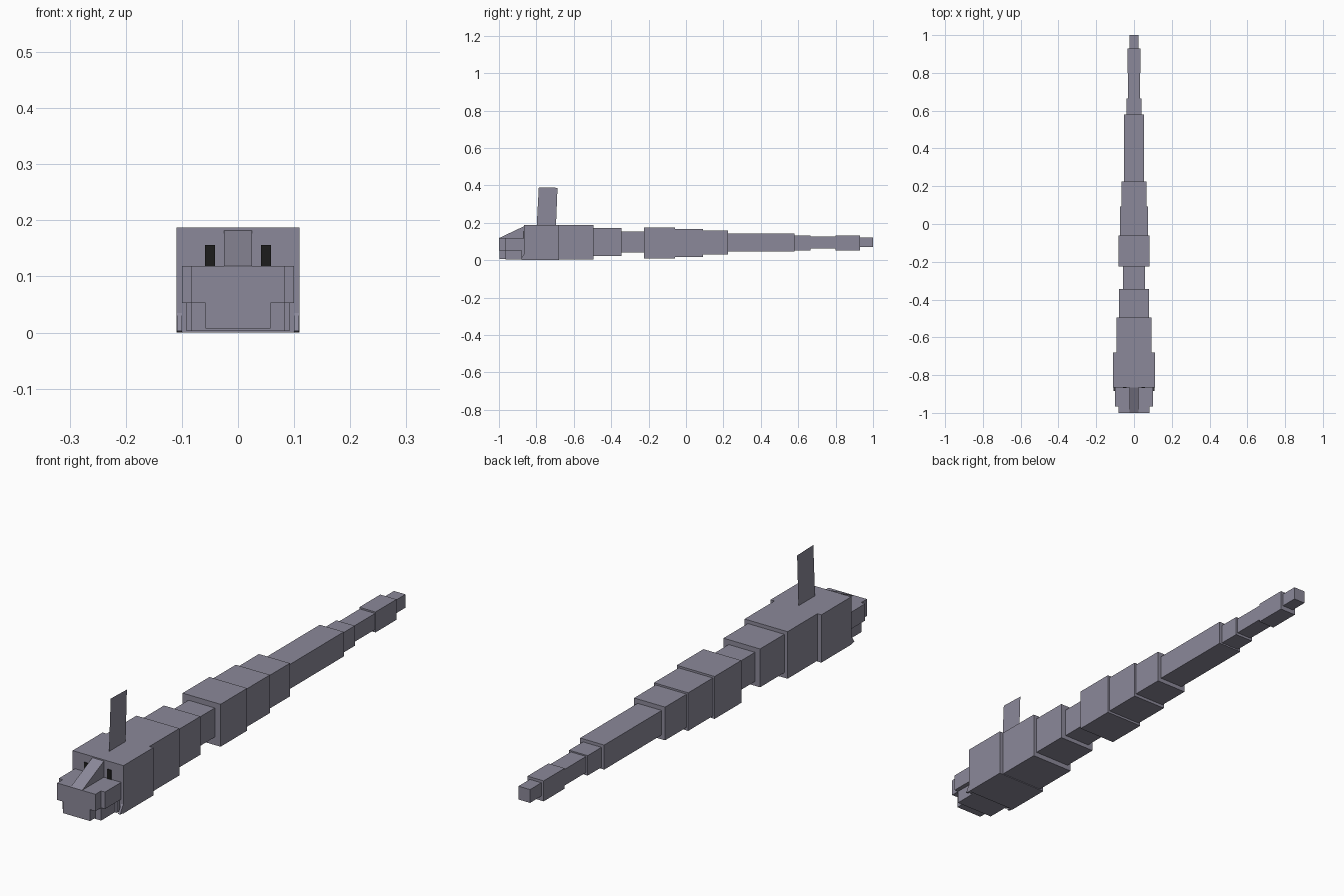
import bpy
import bmesh

if "Cube" in bpy.data.objects:
    bpy.data.objects.remove(bpy.data.objects["Cube"], do_unlink=True)


def material(name, rgb):
    m = bpy.data.materials.new(name)
    m.diffuse_color = (*rgb, 1)
    m.use_nodes = True
    m.node_tree.nodes["Principled BSDF"].inputs["Base Color"].default_value = (*rgb, 1)
    return m


skin = material("grey_violet_skin", (0.26, 0.25, 0.32))
black = material("black_eye", (0.012, 0.012, 0.012))


def add_object(name, bm, mat):
    mesh = bpy.data.meshes.new(name)
    bmesh.ops.recalc_face_normals(bm, faces=bm.faces)
    bm.to_mesh(mesh)
    bm.free()
    mesh.materials.append(mat)
    bpy.context.collection.objects.link(bpy.data.objects.new(name, mesh))


def box(name, x, y, z, mat=skin):
    """Box from (min, max) ranges on each axis."""
    bm = bmesh.new()
    bmesh.ops.create_cube(bm, size=1)
    for v in bm.verts:
        v.co = [r[0] if c < 0 else r[1] for c, r in zip(v.co, (x, y, z))]
    add_object(name, bm, mat)


def prism(name, x0, x1, profile, mat=skin):
    """Side profile of (y, z) points, extruded from x0 to x1."""
    bm = bmesh.new()
    face = bm.faces.new([bm.verts.new((x0, y, z)) for y, z in profile])
    if x1 != x0:
        out = bmesh.ops.extrude_face_region(bm, geom=[face])
        verts = [g for g in out["geom"] if isinstance(g, bmesh.types.BMVert)]
        bmesh.ops.translate(bm, vec=(x1 - x0, 0, 0), verts=verts)
    add_object(name, bm, mat)


# Head, body and tail blocks: name, y start, y end, half width, bottom, top
SEGMENTS = [
    ("head", -0.865, -0.68, 0.11, 0.0, 0.187),
    ("neck", -0.68, -0.495, 0.093, 0.003, 0.187),
    ("shoulders", -0.495, -0.345, 0.079, 0.023, 0.173),
    ("waist", -0.345, -0.225, 0.057, 0.04, 0.154),
    ("body_front", -0.225, -0.06, 0.082, 0.009, 0.175),
    ("body_middle", -0.06, 0.092, 0.074, 0.018, 0.167),
    ("body_rear", 0.092, 0.225, 0.067, 0.03, 0.16),
    ("tail_base", 0.225, 0.58, 0.052, 0.047, 0.143),
    ("tail_middle", 0.58, 0.665, 0.04, 0.053, 0.131),
    ("tail_thin", 0.665, 0.80, 0.033, 0.063, 0.126),
    ("tail_end", 0.80, 0.93, 0.035, 0.052, 0.132),
    ("tail_tip", 0.93, 1.0, 0.025, 0.07, 0.122),
]
for name, y0, y1, w, z0, z1 in SEGMENTS:
    box(name, (-w, w), (y0, y1), (z0, z1))

# Upper and lower jaws, stepped in towards the front
box("snout_tip", (-0.083, 0.083), (-1.0, -0.965), (0.053, 0.119))
box("snout", (-0.1, 0.1), (-0.965, -0.865), (0.053, 0.119))
box("chin", (-0.058, 0.058), (-0.998, -0.965), (0.007, 0.053))
box("lower_jaw", (-0.083, 0.083), (-0.965, -0.88), (0.003, 0.053))
box("jaw_hinge", (-0.092, 0.092), (-0.88, -0.865), (0.003, 0.053))

# Sloping bridge between the eyes
prism("nose_ridge", -0.025, 0.025, [(-0.998, 0.119), (-0.865, 0.182), (-0.865, 0.119)])

# Eyes and cheek spurs on both sides
for side, s in (("left", 1), ("right", -1)):
    box(side + "_eye", sorted((s * 0.041, s * 0.059)), (-0.868, -0.864), (0.119, 0.156), black)
    prism(side + "_cheek_spur", s * 0.1, s * 0.109, [(-0.865, 0.0), (-0.865, 0.035), (-0.885, 0.003)])

# Paper-thin back fin
prism("back_fin", 0, 0, [(-0.798, 0.187), (-0.695, 0.187), (-0.687, 0.387), (-0.787, 0.39)])
